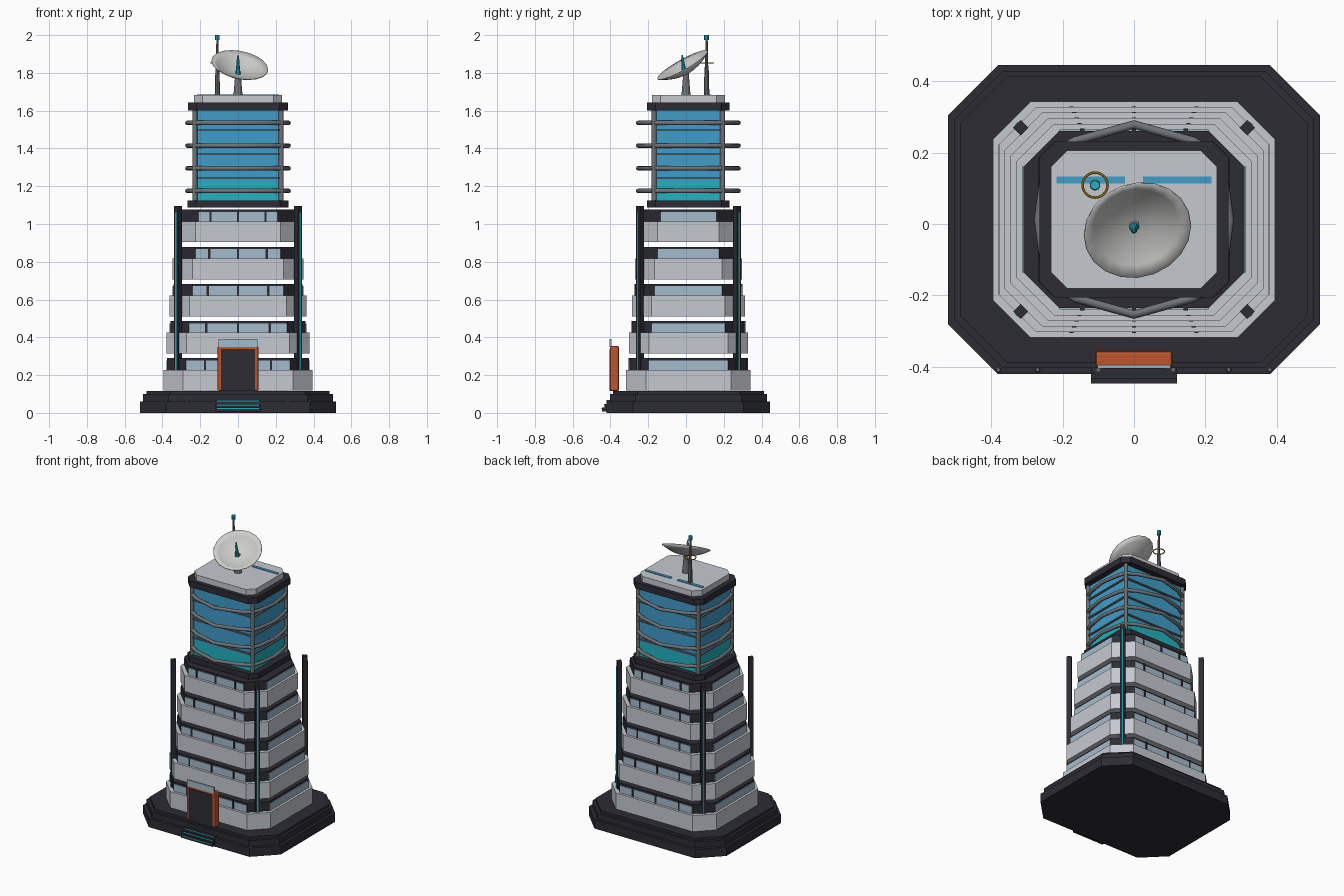
import bpy, bmesh, math
from mathutils import Vector, Matrix

if "Cube" in bpy.data.objects:
    bpy.data.objects.remove(bpy.data.objects["Cube"])

CY = 0.0125  # the tower stands slightly behind the model centre

def mat(name, r, g, b):
    m = bpy.data.materials.new(name)
    m.diffuse_color = (r, g, b, 1)
    m.use_nodes = True
    m.node_tree.nodes["Principled BSDF"].inputs["Base Color"].default_value = m.diffuse_color
    return m

DARK = mat("charcoal", .026, .025, .034)
LIGHT = mat("light_panel", .56, .59, .63)
PALE = mat("pale_glass", .37, .50, .60)
BLUE = mat("blue_glass", .05, .34, .60)
TEAL = mat("teal_light", .015, .45, .54)
GREY = mat("grey_metal", .16, .17, .18)
ORANGE = mat("orange_frame", .52, .09, .025)
GOLD = mat("gold", .50, .26, .01)
DISH = mat("dish_grey", .60, .60, .59)

def finish(bm, name, material, smooth=False):
    bmesh.ops.recalc_face_normals(bm, faces=bm.faces)
    me = bpy.data.meshes.new(name)
    bm.to_mesh(me)
    bm.free()
    ob = bpy.data.objects.new(name, me)
    bpy.context.collection.objects.link(ob)
    me.materials.append(material)
    if smooth:
        for p in me.polygons:
            p.use_smooth = True
    return ob

def octa(name, hx, hy, c, z0, z1, material):
    """Box with chamfered vertical corners."""
    bm = bmesh.new()
    pts = [(hx, c - hy), (hx, hy - c), (hx - c, hy), (c - hx, hy),
           (-hx, hy - c), (-hx, c - hy), (c - hx, -hy), (hx - c, -hy)]
    f = bm.faces.new([bm.verts.new((x, y + CY, z0)) for x, y in pts])
    r = bmesh.ops.extrude_face_region(bm, geom=[f])
    bmesh.ops.translate(bm, vec=(0, 0, z1 - z0),
                        verts=[v for v in r["geom"] if isinstance(v, bmesh.types.BMVert)])
    return finish(bm, name, material)

def box(name, x0, x1, y0, y1, z0, z1, material, bevel=0):
    bm = bmesh.new()
    m = Matrix.Translation(((x0 + x1) / 2, (y0 + y1) / 2, (z0 + z1) / 2)) @ \
        Matrix.Diagonal((x1 - x0, y1 - y0, z1 - z0, 1))
    bmesh.ops.create_cube(bm, size=1, matrix=m)
    if bevel:
        bmesh.ops.bevel(bm, geom=bm.edges[:], offset=bevel, segments=2, affect='EDGES', profile=.5)
    return finish(bm, name, material)

def cone(name, a, b, r0, r1, material, n=12):
    a, b = Vector(a), Vector(b)
    d = b - a
    bm = bmesh.new()
    m = Matrix.Translation((a + b) / 2) @ d.to_track_quat('Z', 'Y').to_matrix().to_4x4()
    bmesh.ops.create_cone(bm, cap_ends=True, segments=n, radius1=r0, radius2=r1,
                          depth=d.length, matrix=m)
    return finish(bm, name, material)

def tube(name, pts, r, material):
    cu = bpy.data.curves.new(name, 'CURVE')
    cu.dimensions = '3D'
    cu.bevel_depth, cu.bevel_resolution, cu.use_fill_caps = r, 2, True
    sp = cu.splines.new('POLY')
    sp.points.add(len(pts) - 1)
    for p, co in zip(sp.points, pts):
        p.co = (*co, 1)
    ob = bpy.data.objects.new(name, cu)
    bpy.context.collection.objects.link(ob)
    cu.materials.append(material)

# stepped base
octa("base_lower", .52, .433, .14, 0, .06, DARK)
octa("base_middle", .502, .416, .135, .06, .1, DARK)
octa("base_top", .485, .4, .13, .1, .117, DARK)
for i, x in enumerate((-.38, -.27, -.1, .11, .265, .38)):
    cone(f"base_rivet_{i}", (x, -.408, .058), (x, -.408, .068), .008, .005, GREY, 8)

# entrance steps with light strips
for i, y in enumerate((-.446, -.432, -.42)):
    z = .008 + .02 * i
    box(f"step_{i}", -.12, .12, y, -.38, z, z + .02, DARK)
    box(f"step_light_{i}", -.11, .11, y - .001, y + .004, z + .012, z + .017, TEAL)
box("top_step_light", -.11, .11, -.405, -.395, .06, .066, TEAL)

# entrance
box("door_frame", -.108, .108, -.402, -.355, .115, .355, ORANGE, .009)
box("door_panel", -.09, .09, -.406, -.4, .117, .338, DARK)
box("door_canopy_glass", -.102, .102, -.404, -.394, .35, .392, PALE)

# five stacked floors, separated by open gaps
for i in range(5):
    z = .118 + .1965 * i
    hx, hy = .395 - .0165 * i, .33 - .0155 * i
    zb, zt = z + .11, z + .172
    octa(f"floor_band_{i}", hx, hy, .105, z, zb, LIGHT)
    rx, ry, c = hx - .02, hy - .02, .1
    octa(f"floor_recess_{i}", rx, ry, c, zb, zt, DARK)
    wx, wy, e = rx - c, ry - c, .004
    for s in (-1, 1):
        y0, y1 = sorted((CY + s * (ry - .003), CY + s * (ry + e)))
        x0, x1 = sorted((s * (rx - .003), s * (rx + e)))
        box(f"window_y_{i}_{s}", -wx, wx, y0, y1, zb, zt - .012, PALE)
        box(f"window_x_{i}_{s}", x0, x1, CY - wy, CY + wy, zb, zt - .012, PALE)
        for k in (-1, 0, 1):
            mx = k * (.175 - .0075 * i)
            box(f"mullion_{i}_{s}_{k}", mx - .006, mx + .006, y0 - .003, y1 + .003, zb, zt, DARK)

# corner columns with light strips
for sx in (-1, 1):
    for sy in (-1, 1):
        for nm, off, w, d, z0, z1, m in (("column", 0, .030, .030, .12, 1.095, DARK),
                                         ("column_light", .0155, .009, .004, .14, 1.06, TEAL)):
            ob = box(f"{nm}_{sx}_{sy}", -d / 2, d / 2, -w / 2, w / 2, z0, z1, m)
            ang = math.atan2(sy, sx)
            ob.location = (sx * .317 + off * math.cos(ang), CY + sy * .257 + off * math.sin(ang), 0)
            ob.rotation_euler.z = ang

# glass tower
octa("tower_plinth", .268, .218, .045, 1.088, 1.125, DARK)
box("tower_glass_lower", -.226, .226, CY - .18, CY + .18, 1.125, 1.222, TEAL)
box("tower_glass_upper", -.226, .226, CY - .18, CY + .18, 1.222, 1.605, BLUE)
for sx in (-1, 1):
    for sy in (-1, 1):
        x, y = sx * .228, CY + sy * .181
        cone(f"tower_post_{sx}_{sy}", (x, y, 1.11), (x, y, 1.61), .013, .013, GREY)
for i, z in enumerate((1.245, 1.37, 1.5)):
    octa(f"tower_rail_{i}", .238, .192, .02, z - .004, z + .004, GREY)

# bent tubes bulging from each tower face
for i in range(4):
    z = 1.175 + .12 * i
    for s in (-1, 1):
        front = [(-.225, .185), (-.19, .205), (-.165, .22), (0, .266),
                 (.165, .22), (.19, .205), (.225, .185)]
        tube(f"tube_y_{i}_{s}", [(x, CY + s * y, z) for x, y in front], .012, GREY)
        side = [(-.178, .23), (-.14, .247), (-.1, .254), (0, .268),
                (.1, .254), (.14, .247), (.178, .23)]
        tube(f"tube_x_{i}_{s}", [(s * x, CY + y, z) for y, x in side], .012, GREY)

# roof
octa("roof_cap", .265, .218, .045, 1.6, 1.643, DARK)
octa("roof_slab", .232, .193, .045, 1.643, 1.682, LIGHT)
for s in (-1, 1):
    box(f"roof_strip_{s}", s * .121 - .096, s * .121 + .096, .113, .133, 1.68, 1.686, BLUE)

# dish: a bowl swept from an arc, tilted to the front
cone("dish_mast", (0, 0, 1.68), (0, 0, 1.805), .024, .014, GREY, 12)
bm = bmesh.new()
prof = [bm.verts.new((.152 * t, 0, .05 * (t * t - 1))) for t in (0, .2, .4, .6, .8, 1)]
edges = [bm.edges.new(p) for p in zip(prof, prof[1:])]
bmesh.ops.spin(bm, geom=prof + edges, cent=(0, 0, 0), axis=(0, 0, 1),
               angle=2 * math.pi, steps=20, use_duplicate=False)
bmesh.ops.remove_doubles(bm, verts=bm.verts, dist=.0005)
dish = finish(bm, "dish_bowl", DISH, True)
dish.location = (.01, -.018, 1.842)
dish.rotation_euler = Vector((.18, -.48, .86)).to_track_quat('Z', 'Y').to_euler()
sol = dish.modifiers.new("thickness", 'SOLIDIFY')
sol.thickness, sol.offset = .004, 0
cone("dish_feed", (0, -.008, 1.795), (0, -.018, 1.87), .014, .006, TEAL, 10)
cone("dish_feed_tip", (0, -.018, 1.86), (0, -.02, 1.895), .009, .003, TEAL, 10)

# antenna
ax, ay = -.109, .109
cone("antenna_base", (ax, ay, 1.68), (ax, ay, 1.83), .015, .011, GREY, 10)
cone("antenna_shaft", (ax, ay, 1.83), (ax, ay, 1.975), .009, .006, GREY, 10)
cone("antenna_tip", (ax, ay, 1.973), (ax, ay, 2.0), .013, .013, TEAL, 10)
bpy.ops.mesh.primitive_torus_add(location=(ax, ay, 1.853), major_radius=.035, minor_radius=.0035,
                                 major_segments=24, minor_segments=6)
ring = bpy.context.object
ring.name = "antenna_ring"
ring.data.materials.append(GOLD)
